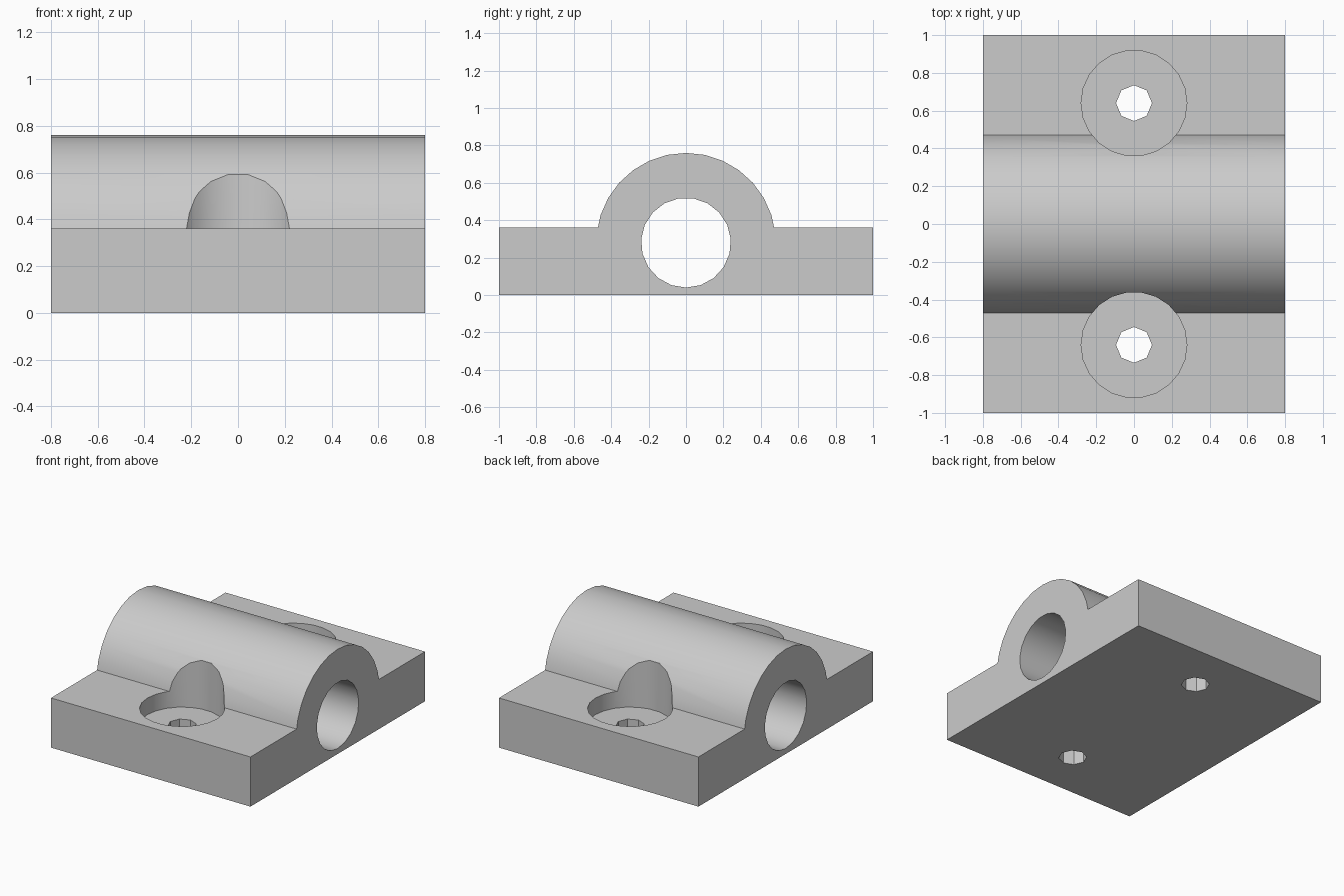
import bpy, bmesh
from math import sin, cos, pi, radians
from mathutils import Matrix, Vector

cube = bpy.data.objects.get("Cube")
if cube:
    bpy.data.objects.remove(cube, do_unlink=True)

HALF_X, HALF_Y, PLATE_TOP = 0.8, 1.0, 0.36
AXIS_Z, HUMP_R, BORE_R = 0.28, 0.48, 0.24
BOLT_Y, BOLT_R, RECESS_R, RECESS_FLOOR = 0.64, 0.095, 0.28, 0.24

grey = bpy.data.materials.new("plain grey")
grey.use_nodes = True
colour = (0.6, 0.6, 0.6, 1)
grey.diffuse_color = colour
grey.node_tree.nodes["Principled BSDF"].inputs["Base Color"].default_value = colour


def make_object(name, bm):
    bmesh.ops.recalc_face_normals(bm, faces=bm.faces)
    mesh = bpy.data.meshes.new(name)
    bm.to_mesh(mesh)
    bm.free()
    mesh.materials.append(grey)
    obj = bpy.data.objects.new(name, mesh)
    bpy.context.collection.objects.link(obj)
    return obj


def prism(name, points, direction):
    """Extrude a closed planar outline along a direction."""
    bm = bmesh.new()
    face = bm.faces.new([bm.verts.new(p) for p in points])
    extruded = bmesh.ops.extrude_face_region(bm, geom=[face])["geom"]
    verts = [v for v in extruded if isinstance(v, bmesh.types.BMVert)]
    bmesh.ops.translate(bm, verts=verts, vec=direction)
    return make_object(name, bm)


def cut(target, cutter):
    """Subtract the cutter and remove it afterwards."""
    cutter.hide_render = True
    mod = target.modifiers.new("cut", 'BOOLEAN')
    mod.operation, mod.solver, mod.object = 'DIFFERENCE', 'EXACT', cutter
    bpy.context.view_layer.objects.active = target
    bpy.ops.object.modifier_apply(modifier=mod.name)
    bpy.data.objects.remove(cutter, do_unlink=True)


def upright_cutter(name, radius, sides, y, bottom, top):
    ring = [(radius * cos(2 * pi * i / sides), y + radius * sin(2 * pi * i / sides), bottom)
            for i in range(sides)]
    return prism(name, ring, (0, 0, top - bottom))


# Bearing block: plate with a rounded hump, extruded along x
step = radians(12)
arc = [(HUMP_R * sin(i * step), AXIS_Z + HUMP_R * cos(i * step)) for i in range(-7, 8)]
(y0, z0), (y1, z1) = arc[-2:]
edge_y = y0 + (y1 - y0) * (z0 - PLATE_TOP) / (z0 - z1)
outline = [(-HALF_Y, 0), (-HALF_Y, PLATE_TOP), (-edge_y, PLATE_TOP)]
outline += arc[1:-1]
outline += [(edge_y, PLATE_TOP), (HALF_Y, PLATE_TOP), (HALF_Y, 0)]
block = prism("bearing_block", [(-HALF_X, y, z) for y, z in outline], (2 * HALF_X, 0, 0))

# Shaft bore through the hump
sides = 19
ring = [(-1, BORE_R * sin(2 * pi * i / sides), AXIS_Z - BORE_R * cos(2 * pi * i / sides))
        for i in range(sides)]
cut(block, prism("bore_cutter", ring, (2, 0, 0)))

# Bolt holes with wide round recesses that bite into the hump
for side in (-1, 1):
    y = side * BOLT_Y
    cut(block, upright_cutter("recess_cutter", RECESS_R, 22, y, RECESS_FLOOR, 1))
    cut(block, upright_cutter("bolt_cutter", BOLT_R, 8, y, -0.2, 1))

# Smooth round walls, sharp corners
bpy.ops.object.select_all(action='DESELECT')
block.select_set(True)
bpy.context.view_layer.objects.active = block
bpy.ops.object.shade_smooth_by_angle(angle=radians(30))
